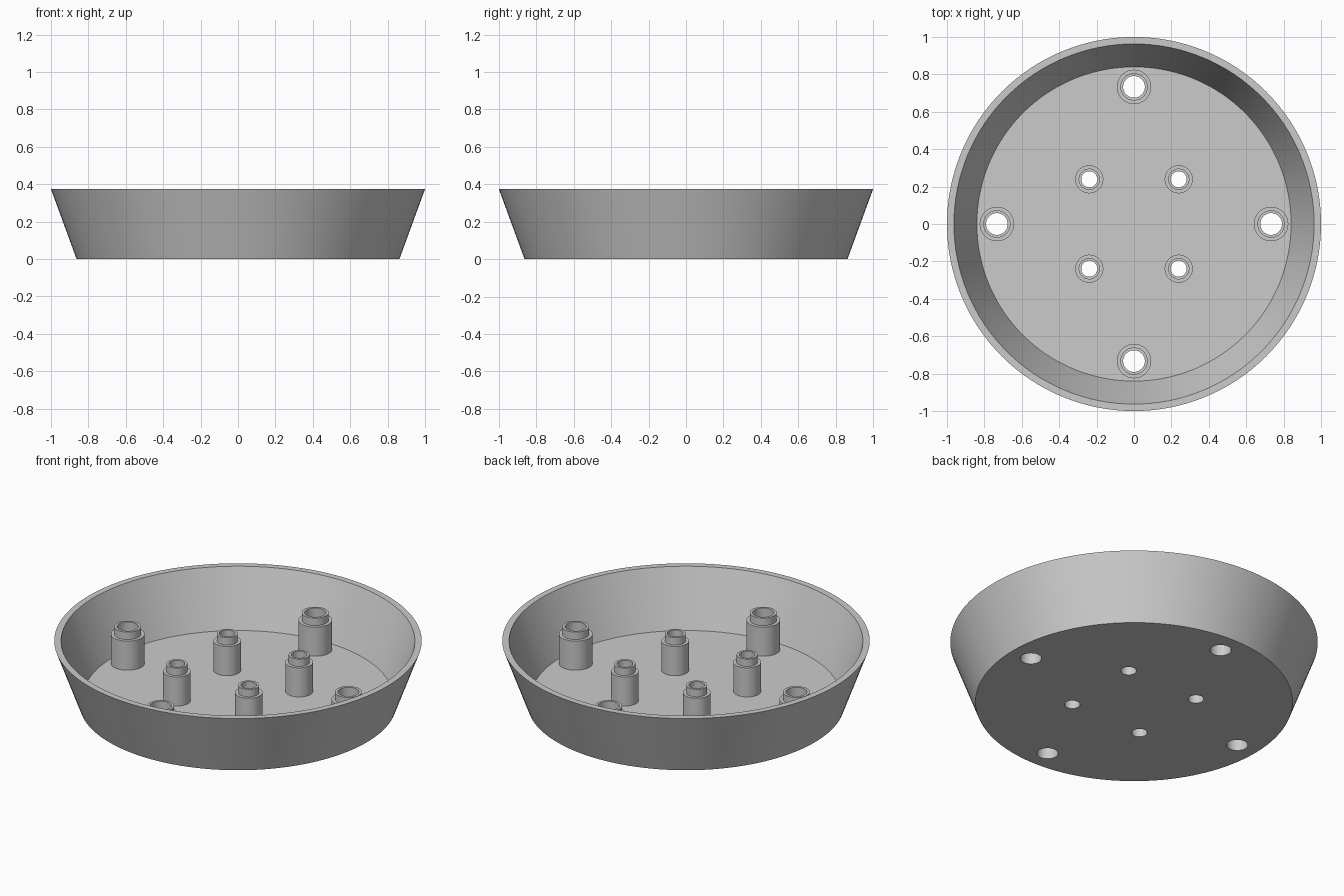
import bpy, bmesh, math

cube = bpy.data.objects.get("Cube")
if cube:
    bpy.data.objects.remove(cube, do_unlink=True)

HEIGHT, FLOOR = 0.374, 0.045
SHOULDER, TIP = 0.22, 0.265

grey = bpy.data.materials.new("plain_grey")
grey.use_nodes = True
colour = (0.6, 0.6, 0.6, 1)
grey.diffuse_color = colour
grey.node_tree.nodes["Principled BSDF"].inputs["Base Color"].default_value = colour


def lathe(name, profile, segments, x=0, y=0, closed=False):
    """Revolve (radius, height) points about a vertical axis at x, y."""
    bm = bmesh.new()
    rings = []
    for r, z in profile:
        ring = []
        for i in range(segments):
            a = 2 * math.pi * i / segments
            ring.append(bm.verts.new((r * math.cos(a), r * math.sin(a), z)))
        rings.append(ring)
    for low, high in zip(rings, rings[1:]):
        for i in range(segments):
            j = (i + 1) % segments
            bm.faces.new((low[i], low[j], high[j], high[i]))
    if closed:
        bm.faces.new(rings[0][::-1])
        bm.faces.new(rings[-1])
    mesh = bpy.data.meshes.new(name)
    bm.to_mesh(mesh)
    bm.free()
    mesh.materials.append(grey)
    obj = bpy.data.objects.new(name, mesh)
    obj.location = (x, y, 0)
    bpy.context.collection.objects.link(obj)
    return obj


def smooth(obj):
    bpy.ops.object.select_all(action="DESELECT")
    obj.select_set(True)
    bpy.context.view_layer.objects.active = obj
    bpy.ops.object.shade_smooth_by_angle(angle=math.radians(30))


# Flared dish with a thick floor
dish = lathe("dish", [(0.863, 0), (1, HEIGHT), (0.963, HEIGHT), (0.84, FLOOR)],
             128, closed=True)

# Stepped hollow posts: four large near the wall, four small in the middle
large = ("large_post", 0.092, 0.073, 0.058)
small = ("small_post", 0.075, 0.057, 0.043)
layout = []
for k in range(4):
    a = k * math.pi / 2
    layout.append((large, 0.733, a))
    layout.append((small, 0.239 * math.sqrt(2), a + math.pi / 4))

for (name, outer, neck, bore), dist, a in layout:
    x, y = dist * math.cos(a), dist * math.sin(a)
    post = lathe(name, [(outer, FLOOR), (outer, SHOULDER), (neck, SHOULDER),
                        (neck, TIP), (bore, TIP), (bore, FLOOR)], 48, x, y)
    smooth(post)
    # Drill the bore through the dish floor
    cutter = lathe("bore_cutter", [(bore, -0.1), (bore, 0.3)], 48, x, y, closed=True)
    cutter.hide_render = True
    mod = dish.modifiers.new("bore", "BOOLEAN")
    mod.operation = "DIFFERENCE"
    mod.solver = "EXACT"
    mod.object = cutter
    bpy.context.view_layer.objects.active = dish
    bpy.ops.object.modifier_apply(modifier=mod.name)
    bpy.data.objects.remove(cutter, do_unlink=True)

smooth(dish)
